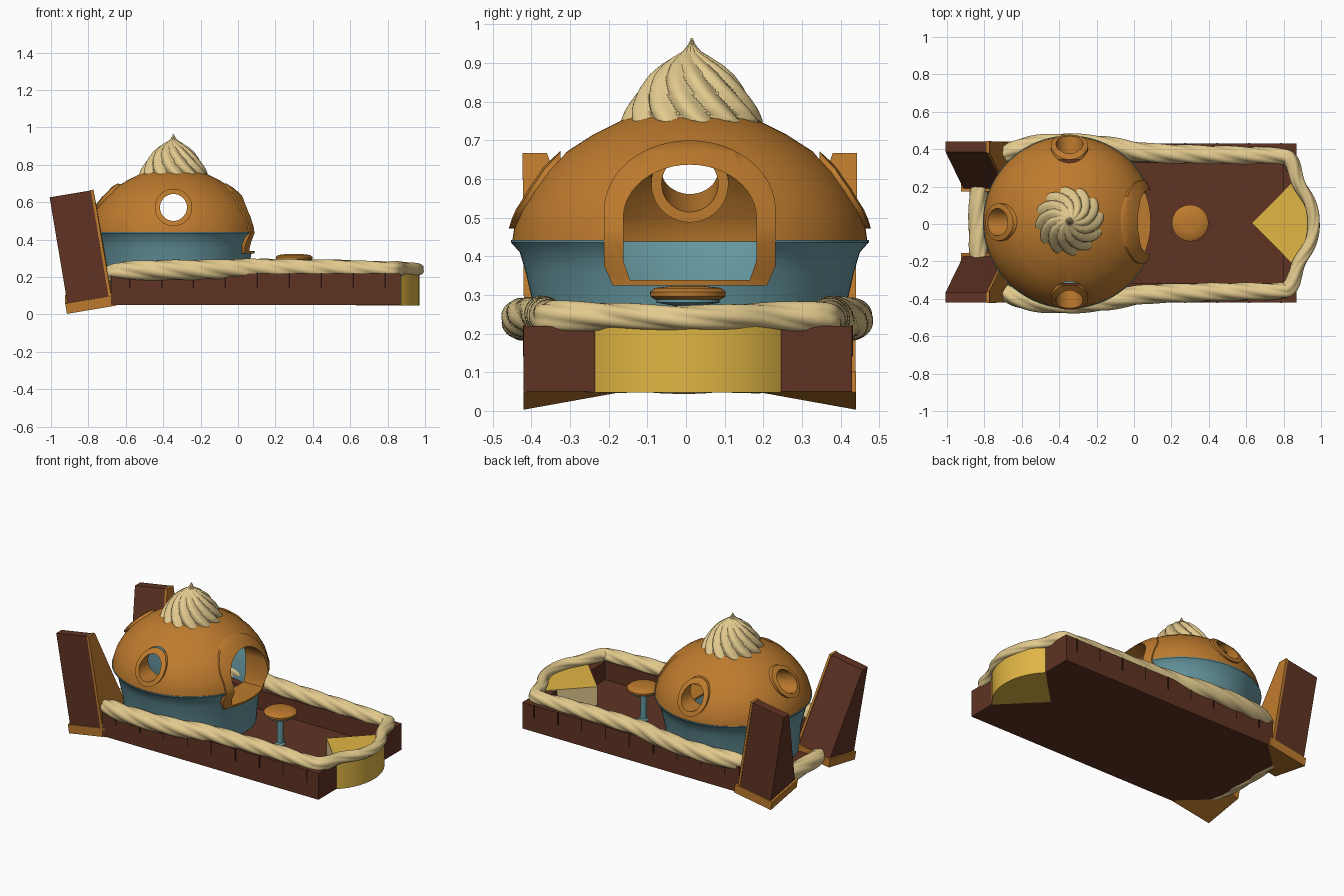
import bpy, bmesh, math
from mathutils import Vector

if "Cube" in bpy.data.objects:
    bpy.data.objects.remove(bpy.data.objects["Cube"])

def material(name, rgb):
    m = bpy.data.materials.new(name)
    m.diffuse_color = tuple((c / 255 / 12.92 if c < 11 else ((c / 255 + .055) / 1.055) ** 2.4) for c in rgb) + (1,)
    m.use_nodes = True
    m.node_tree.nodes["Principled BSDF"].inputs["Base Color"].default_value = m.diffuse_color
    return m

ORANGE = material("caramel orange", (190, 123, 46))
BROWN = material("chocolate brown", (96, 51, 35))
DARK = material("dark groove", (45, 22, 16))
BLUE = material("dusty blue", (100, 149, 157))
CREAM = material("cream", (226, 202, 142))
YELLOW = material("cheese yellow", (224, 182, 68))
CX, CY = -.345, .01      # dome axis
smooth_objects = []

def finish(name, bm, mats, smooth):
    bmesh.ops.recalc_face_normals(bm, faces=bm.faces)
    me = bpy.data.meshes.new(name)
    bm.to_mesh(me)
    bm.free()
    for m in mats:
        me.materials.append(m)
    ob = bpy.data.objects.new(name, me)
    bpy.context.collection.objects.link(ob)
    if smooth:
        smooth_objects.append(ob)
    return ob

def loft(name, rings, mat, smooth=False, loop=False):
    """Skin a list of equal vertex rings, capped or joined end to start."""
    bm = bmesh.new()
    vs = [[bm.verts.new(p) for p in r] for r in rings]
    n = len(vs[0])
    pairs = list(zip(vs, vs[1:])) + ([(vs[-1], vs[0])] if loop else [])
    for a, b in pairs:
        for i in range(n):
            j = (i + 1) % n
            bm.faces.new((a[i], a[j], b[j], b[i]))
    if not loop:
        bm.faces.new(vs[0])
        bm.faces.new(vs[-1])
    return finish(name, bm, [mat], smooth)

def lathe(name, profile, mat, loop=False, cx=CX, cy=CY, n=72):
    rings = [[(cx + r * math.cos(2 * math.pi * i / n), cy + r * math.sin(2 * math.pi * i / n), z)
              for i in range(n)] for r, z in profile]
    return loft(name, rings, mat, True, loop)

def box(name, x0, x1, y0, y1, z0, z1, mat):
    return loft(name, [[(x0, y0, z), (x1, y0, z), (x1, y1, z), (x0, y1, z)] for z in (z0, z1)], mat)

def boolean(ob, cutter, op='DIFFERENCE'):
    mod = ob.modifiers.new("cut", 'BOOLEAN')
    mod.operation, mod.object, mod.solver = op, cutter, 'EXACT'
    dg = bpy.context.evaluated_depsgraph_get()
    me = bpy.data.meshes.new_from_object(ob.evaluated_get(dg))
    ob.modifiers.clear()
    ob.data = me

def discard(*obs):
    for o in obs:
        if o in smooth_objects:
            smooth_objects.remove(o)
        bpy.data.objects.remove(o)

# hull: floor, walls with grooves
box("hull_floor", -.82, .8, -.41, .42, .05, .1, BROWN)
for s, side in ((-1, "front"), (1, "back")):
    ys = sorted((.005 + s * .425, .005 + s * .32))
    box(side + "_hull_wall", -.68, .87, ys[0], ys[1], .05, .22, BROWN)
    ys = sorted((.005 + s * .32, .005 + s * .165))
    box(side + "_bow_wall", .80, .87, ys[0], ys[1], .05, .216, BROWN)
    ys = sorted((.005 + s * .42, .005 + s * .427))
    for i in range(9):
        x = -.58 + i * .171
        box(side + "_plank_groove", x - .004, x + .004, ys[0], ys[1], .14, .221, DARK)

# cheese wedge seat at the bow, cream on its inner cut sides
arc = [math.radians(-45 + 90 * i / 24) for i in range(25)]
outline = [(.63, .005)] + [(.63 + .34 * math.cos(a), .005 + .34 * math.sin(a)) for a in arc]
seat = loft("wedge_seat", [[(x, y, z) for x, y in outline] for z in (.048, .222)], YELLOW, True)
seat.data.materials.append(CREAM)
for p in seat.data.polygons:
    if p.normal.x < -.5:
        p.material_index = 1

# dome shell and flared base
outer = [(.46, .435), (.455, .47), (.44, .52), (.412, .57), (.375, .62), (.32, .67),
         (.25, .715), (.17, .755), (.08, .78), (.002, .786)]
inner = [(max(r - .022, .002), z - .02 if z > .5 else z) for r, z in outer][::-1]
base_out = [(.385, .09), (.40, .25), (.425, .36), (.44, .41), (.463, .436), (.463, .442)]
base_in = [(.44, .442), (.415, .40), (.40, .35), (.375, .25), (.37, .2), (.002, .2), (.002, .09)]
dome = lathe("dome", outer + inner, ORANGE, True)
base = lathe("dome_base", base_out + base_in, BLUE, True)

def envelope(s):
    prof = [(.41 * s, .2), (.43 * s, .35), (.46 * s, .435)]
    prof += [(r * s, .435 + (z - .435) * s) for r, z in outer[1:]]
    return lathe("envelope", prof, ORANGE)

def arch(w, z0, zs, z1):
    pts = [(-w * .9, z0), (w * .9, z0), (w, z0 + .05)]
    return pts + [(w * math.cos(math.pi * i / 24), zs + (z1 - zs) * math.sin(math.pi * i / 24))
                  for i in range(25)] + [(-w, z0 + .05)]

def circle(r, zc):
    return [(r * math.cos(math.pi * i / 20), zc + r * math.sin(math.pi * i / 20)) for i in range(40)]

def opening(name, ang, out2d, in2d, t0, scale, slope=0):
    """Cut a hole through the dome and line it with a frame following the dome surface."""
    d = Vector((math.cos(ang), math.sin(ang), 0))
    side = Vector((-d.y, d.x, 0))
    def prism(nm, pts, a, b):
        return loft(nm, [[Vector((CX, CY, z + slope * (t - .36))) + d * t + side * p for p, z in pts]
                         for t in (a, b)], ORANGE)
    frame = prism(name, out2d, t0, .6)
    cut, hole, env = prism("cut", out2d, .15, .7), prism("hole", in2d, .1, .75), envelope(scale)
    boolean(dome, cut)
    if min(z for _, z in out2d) < .44:
        boolean(base, cut)
    boolean(frame, env, 'INTERSECT')
    boolean(frame, hole)
    smooth_objects.append(frame)
    discard(cut, hole, env)

opening("door_frame", 0, arch(.222, .325, .52, .70), arch(.172, .338, .50, .637), .27, 1.015)
for nm, a in (("front", -90), ("back", 90)):
    opening(nm + "_porthole", math.radians(a), circle(.1, .572), circle(.072, .572), .335, 1.03)
opening("rear_porthole", math.pi, circle(.1, .615), circle(.073, .615), .25, 1.04, .25)

# swirled cream topping
prof = [(.184, .735), (.182, .752), (.17, .78), (.152, .81), (.132, .84), (.108, .87),
        (.08, .895), (.05, .915), (.024, .93), (.01, .947), (.002, .965)]
rings = []
for k in range(41):
    u = k / 40 * (len(prof) - 1)
    i = min(int(u), len(prof) - 2)
    r, z = (prof[i][c] + (prof[i + 1][c] - prof[i][c]) * (u - i) for c in (0, 1))
    ring = []
    for j in range(144):
        t = 2 * math.pi * j / 144
        rr = r * (.86 + .15 * abs(math.sin(6 * (t + 1.5 * k / 40))))
        ring.append((CX + rr * math.cos(t), .015 + rr * math.sin(t), z))
    rings.append(ring)
loft("cream_topping", rings, CREAM, True)

# twisted cream rope: path points are (x, y, z, radius)
def rope(name, pts, steps=14, turns=.16):
    P = [Vector(p) for p in [pts[0]] + pts + [pts[-1]]]
    path = []
    for i in range(1, len(P) - 2):
        a, b, c, d = P[i - 1:i + 3]
        for k in range(steps):
            t = k / steps
            path.append(.5 * (2 * b + (c - a) * t + (2 * a - 5 * b + 4 * c - d) * t * t
                              + (3 * b - a - 3 * c + d) * t ** 3))
    path.append(P[-1])
    rings, dist = [], 0
    for i, p in enumerate(path):
        q, o = path[min(i + 1, len(path) - 1)].to_3d(), path[max(i - 1, 0)].to_3d()
        tan = (q - o).normalized()
        nrm = tan.cross(Vector((0, 0, 1))).normalized()
        up = nrm.cross(tan)
        dist += (p.to_3d() - o).length if i else 0
        ring = []
        for j in range(40):
            t = 2 * math.pi * j / 40
            r = p[3] * (.88 + .15 * abs(math.sin(2.5 * (t + dist / turns))))
            ring.append(p.to_3d() + nrm * (r * math.cos(t)) + up * (r * math.sin(t)))
        rings.append(ring)
    loft(name, rings, CREAM, True)

half = [(-.69, .365, .215, .042), (-.63, .395, .23, .05), (-.52, .42, .235, .053), (-.35, .428, .238, .053),
        (-.15, .413, .24, .053), (.05, .38, .245, .052), (.3, .37, .245, .05), (.55, .365, .243, .048),
        (.78, .36, .24, .043), (.838, .335, .243, .042), (.878, .22, .245, .036), (.94, .11, .243, .033)]
rope("rim_rope", [(x, y + .003, z, r) for x, y, z, r in half] + [(.962, .003, .24, .033)]
     + [(x, .003 - y, z, r) for x, y, z, r in half[::-1]])
rope("stern_rope", [(-.80, -.36, .09, .04), (-.83, -.18, .095, .048), (-.835, .01, .095, .05),
                    (-.83, .2, .095, .048), (-.80, .38, .09, .04)])

# tilted stern fins with orange front plate and foot, bottoms rising towards the middle
def fin_part(name, s, u0, u1, v0, v1, bot, top, mat):
    def pt(u, v, y):
        lift = (.43 - y) * .18 if v < .1 else 0
        return (-.915 + .986 * u - .165 * v, .01 + s * y, .003 + .165 * u + .986 * v + lift)
    loft(name, [[pt(u0, v, y[0]), pt(u1, v, y[0]), pt(u1, v, y[1]), pt(u0, v, y[1])]
                for v, y in ((v0, bot), (v1, top))], mat)

for s, side in ((-1, "front"), (1, "back")):
    fin_part(side + "_fin", s, .012, .235, .04, .63, (.175, .425), (.375, .43), BROWN)
    fin_part(side + "_fin_plate", s, .235, .25, .04, .632, (.17, .428), (.37, .433), ORANGE)
    fin_part(side + "_fin_foot", s, 0, .268, 0, .055, (.165, .43), (.165, .43), ORANGE)

# round table
lathe("table_top", [(.085, .288), (.097, .296), (.098, .308), (.085, .318), (.04, .323), (.002, .323)],
      ORANGE, cx=.3, cy=.005, n=40)
lathe("table_stem", [(.03, .1), (.02, .11), (.019, .255), (.035, .272), (.082, .28), (.082, .29)],
      BLUE, cx=.3, cy=.005, n=32)

bpy.ops.object.select_all(action='DESELECT')
for ob in smooth_objects:
    ob.select_set(True)
    bpy.context.view_layer.objects.active = ob
bpy.ops.object.shade_smooth_by_angle(angle=math.radians(35))
